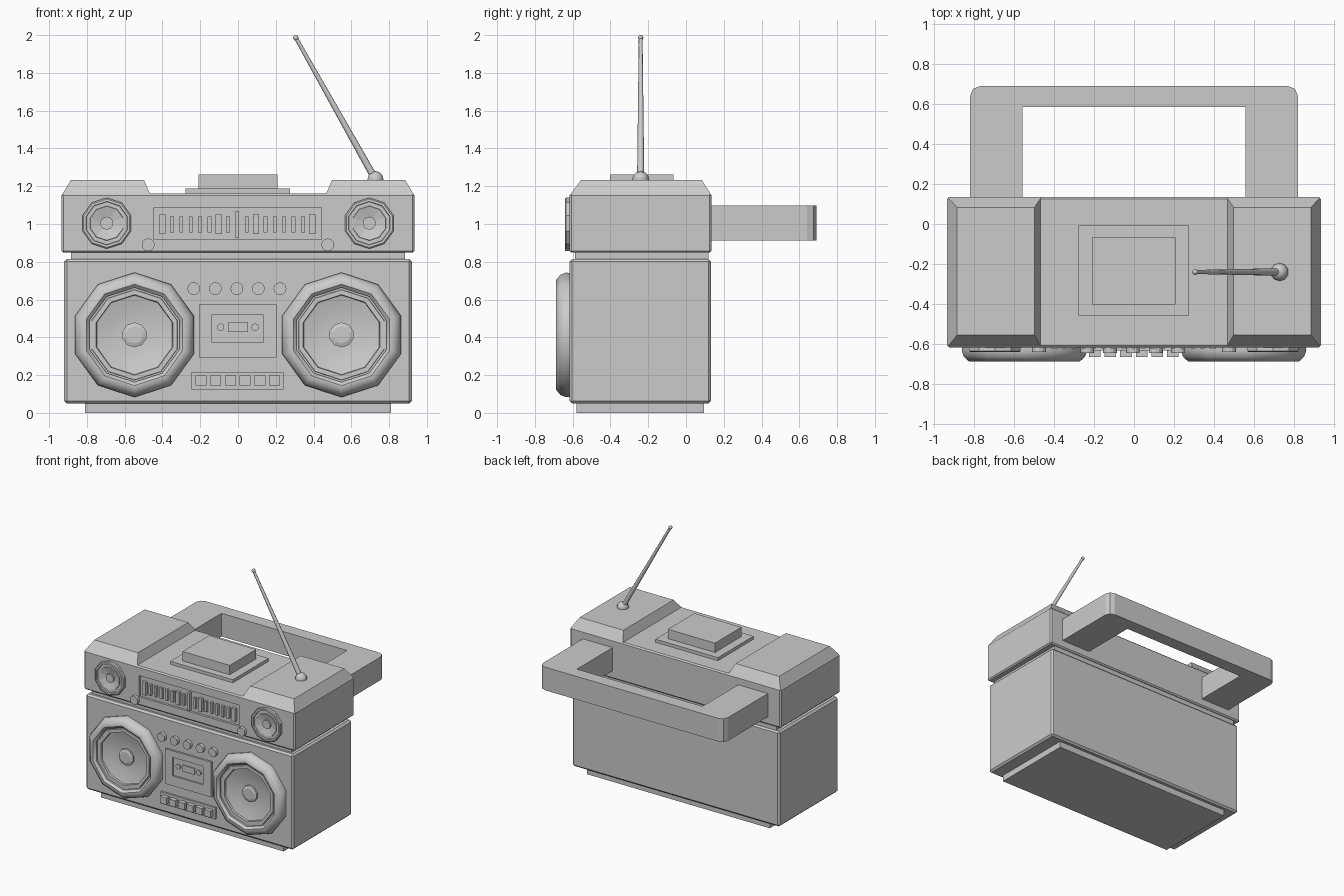
import bpy, bmesh
from math import sin, cos, pi, radians
from mathutils import Vector

if "Cube" in bpy.data.objects:
    bpy.data.objects.remove(bpy.data.objects["Cube"])


def finish(name, bm, smooth=None):
    bmesh.ops.recalc_face_normals(bm, faces=bm.faces)
    me = bpy.data.meshes.new(name)
    bm.to_mesh(me)
    bm.free()
    ob = bpy.data.objects.new(name, me)
    bpy.context.collection.objects.link(ob)
    if smooth:
        bpy.ops.object.select_all(action='DESELECT')
        bpy.context.view_layer.objects.active = ob
        ob.select_set(True)
        bpy.ops.object.shade_smooth_by_angle(angle=radians(smooth))
    return ob


def box(name, x, y, z, top_x=None, top_y=None, bevel=0):
    """Box from ranges; the top may have its own x and y range."""
    bm = bmesh.new()
    rings = []
    for (xr, yr, h) in ((x, y, z[0]), (top_x or x, top_y or y, z[1])):
        rings.append([bm.verts.new((xr[i], yr[j], h))
                      for i, j in ((0, 0), (1, 0), (1, 1), (0, 1))])
    a, b = rings
    bm.faces.new(a)
    bm.faces.new(b)
    for i in range(4):
        k = (i + 1) % 4
        bm.faces.new((a[i], a[k], b[k], b[i]))
    if bevel:
        bmesh.ops.bevel(bm, geom=bm.edges[:], offset=bevel, segments=1,
                        affect='EDGES', profile=0.5)
    return finish(name, bm)


def lathe(name, x, z, profile, sides=10, smooth=None):
    """Closed turned part around a front-to-back axis; profile is (radius, y)."""
    bm = bmesh.new()
    rings = [[bm.verts.new((x + r * sin(2 * pi * i / sides), y,
                            z + r * cos(2 * pi * i / sides)))
              for i in range(sides)] for r, y in profile]
    for a, b in zip(rings, rings[1:]):
        for i in range(sides):
            k = (i + 1) % sides
            bm.faces.new((a[i], a[k], b[k], b[i]))
    bm.faces.new(rings[0])
    bm.faces.new(rings[-1])
    return finish(name, bm, smooth)


def recess(ob, x, y, z):
    """Cut a rectangular pocket into a part."""
    cutter = box(ob.name + "_cutter", x, y, z)
    cutter.hide_render = True
    cutter.hide_set(True)
    mod = ob.modifiers.new("recess", 'BOOLEAN')
    mod.operation = 'DIFFERENCE'
    mod.object = cutter
    mod.solver = 'EXACT'


F = -0.617  # front face of the cabinet

# Cabinet
box("base", (-0.81, 0.81), (-0.58, 0.095), (0, 0.06))
box("lower_body", (-0.92, 0.92), (F, 0.132), (0.05, 0.815), bevel=0.014)
box("neck", (-0.885, 0.885), (-0.587, 0.12), (0.80, 0.86))
upper = box("upper_body", (-0.935, 0.935), (F, 0.135), (0.848, 1.162), bevel=0.01)
recess(upper, (-0.445, 0.442), (-0.7, F + 0.018), (0.918, 1.088))

# Raised ends of the top
for s, side in ((-1, "left"), (1, "right")):
    box(f"top_end_{side}", sorted((s * 0.465, s * 0.93)), (-0.612, 0.132), (1.157, 1.233),
        sorted((s * 0.498, s * 0.885)), (-0.555, 0.083))

# Stepped plate on the top
box("top_plate", (-0.278, 0.276), (-0.458, -0.007), (1.15, 1.187))
box("top_block", (-0.21, 0.208), (-0.402, -0.067), (1.18, 1.262))

# Handle: U outline extruded upwards, outer corners bevelled
bm = bmesh.new()
outline = [(-0.82, 0.12), (-0.82, 0.69), (0.82, 0.69), (0.82, 0.12),
           (0.557, 0.12), (0.557, 0.586), (-0.557, 0.586), (-0.557, 0.12)]
face = bm.faces.new([bm.verts.new((x, y, 0.912)) for x, y in outline])
ext = bmesh.ops.extrude_face_region(bm, geom=[face])
bmesh.ops.translate(bm, vec=(0, 0, 0.186),
                    verts=[g for g in ext['geom'] if isinstance(g, bmesh.types.BMVert)])
corners = [e for e in bm.edges
           if all(abs(v.co.x) > 0.8 and v.co.y > 0.6 for v in e.verts)
           and abs(e.verts[0].co.z - e.verts[1].co.z) > 0.1]
bmesh.ops.bevel(bm, geom=corners, offset=0.05, segments=2, affect='EDGES', profile=0.5)
finish("handle", bm)

# Woofers, tweeters and dial knobs, one of each per side
for s, side in ((-1, "left"), (1, "right")):
    lathe(f"woofer_{side}", s * 0.548, 0.413,
          [(0.325, -0.60), (0.33, -0.635), (0.318, -0.665), (0.292, -0.687), (0.268, -0.688),
           (0.25, -0.672), (0.25, -0.658), (0.24, -0.658), (0.238, -0.665), (0.213, -0.665),
           (0.21, -0.65), (0.14, -0.632), (0.066, -0.624)], smooth=40)
    lathe(f"woofer_cap_{side}", s * 0.548, 0.413,
          [(0.066, -0.60), (0.066, -0.638), (0.045, -0.645)])
    lathe(f"tweeter_{side}", s * 0.695, 1.004,
          [(0.135, -0.60), (0.135, -0.636), (0.128, -0.641), (0.115, -0.641), (0.113, -0.630),
           (0.092, -0.630), (0.09, -0.636), (0.035, -0.622)])
    lathe(f"tweeter_cap_{side}", s * 0.695, 1.004, [(0.035, -0.60), (0.035, -0.634)])
    lathe(f"dial_knob_{side}", s * 0.475, 0.89, [(0.034, -0.60), (0.034, -0.641)], 12)

# Tuning scale: marks along the recessed window, pointer in the middle
for i in range(17):
    x = (i - 8) * 0.0495 - 0.003
    w, h = (0.016, 0.052) if i in (0, 6, 10, 16) else (0.01, 0.043)
    name = "tuning_mark"
    if i == 8:
        w, h, name = 0.009, 0.072, "tuning_pointer"
    box(name, (x - w, x + w), (-0.622, -0.59), (0.998 - h, 0.998 + h))

# Row of round knobs
for i in range(5):
    lathe("round_knob", (i - 2) * 0.114 - 0.006, 0.658, [(0.034, -0.60), (0.034, -0.644)], 12)

# Cassette door with a sunken window, reels and tape view
door = box("cassette_door", (-0.206, 0.204), (-0.632, -0.60), (0.292, 0.573))
recess(door, (-0.137, 0.132), (-0.7, -0.619), (0.372, 0.52))
box("tape_view", (-0.054, 0.052), (-0.628, -0.60), (0.429, 0.479))
for x in (-0.092, 0.09):
    lathe("tape_reel", x, 0.454, [(0.02, -0.60), (0.02, -0.63)], 10)

# Key tray and keys
box("key_tray", (-0.245, 0.24), (-0.632, -0.60), (0.124, 0.217))
for i in range(6):
    x = (i - 2.5) * 0.078
    box("tape_key", (x - 0.03, x + 0.028), (-0.664, -0.62), (0.144, 0.197))


# Aerial: joint ball, tapered rod and tip ball
def ball(name, at, r):
    bm = bmesh.new()
    bmesh.ops.create_uvsphere(bm, u_segments=10, v_segments=6, radius=r)
    bmesh.ops.translate(bm, vec=at, verts=bm.verts)
    return finish(name, bm, 40)


foot, tip = Vector((0.728, -0.24, 1.235)), Vector((0.306, -0.24, 1.986))
ball("aerial_joint", foot, 0.045)
ball("aerial_tip", tip, 0.015)
bm = bmesh.new()
bmesh.ops.create_cone(bm, cap_ends=True, segments=8, radius1=0.019, radius2=0.01,
                      depth=(tip - foot).length)
bmesh.ops.transform(bm, matrix=(tip - foot).to_track_quat('Z', 'Y').to_matrix().to_4x4(),
                    verts=bm.verts)
bmesh.ops.translate(bm, vec=(foot + tip) / 2, verts=bm.verts)
finish("aerial_rod", bm, 50)
